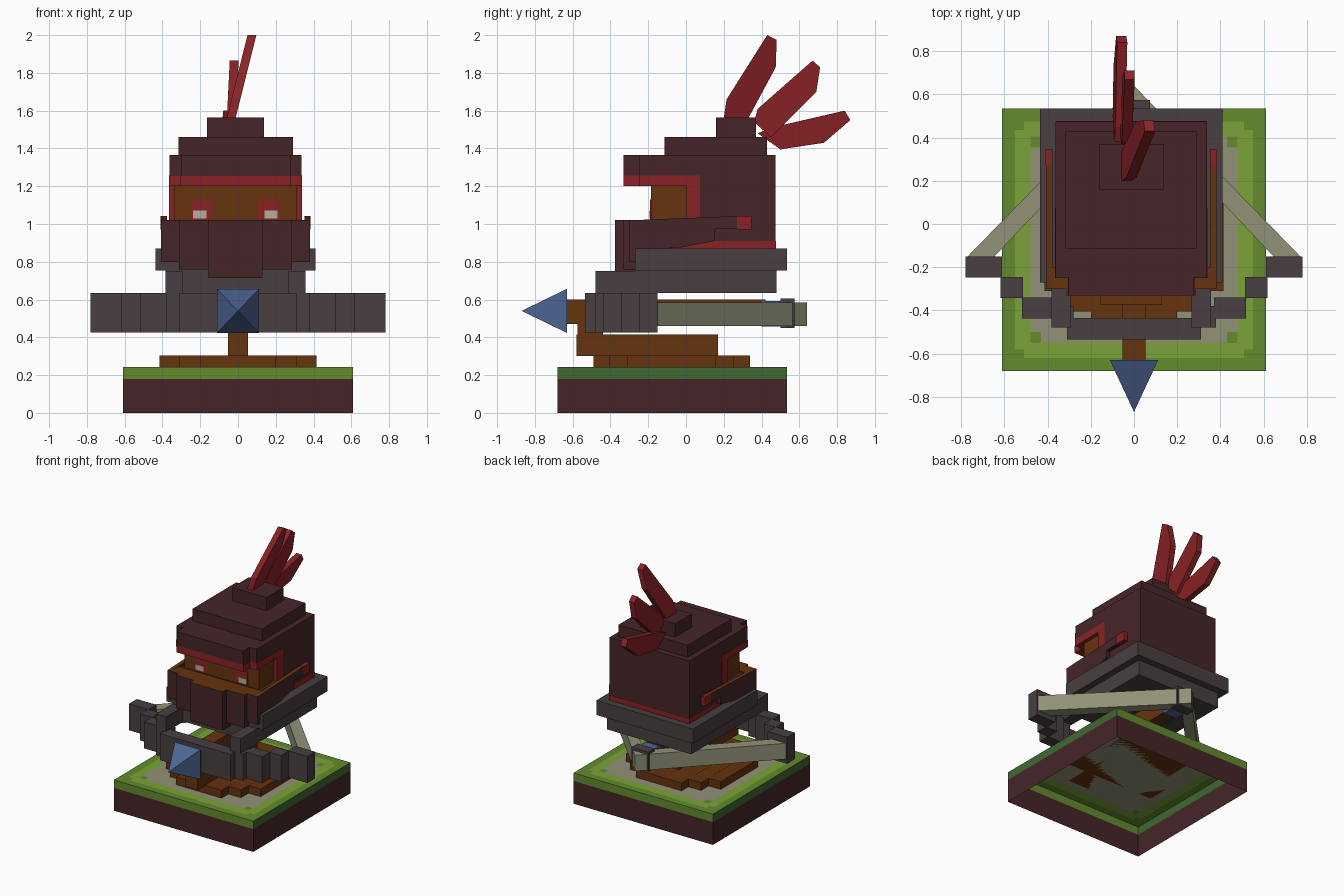
import bpy, bmesh
from mathutils import Vector

cube = bpy.data.objects.get("Cube")
if cube:
    bpy.data.objects.remove(cube)


def material(name, hexcode):
    rgb = [int(hexcode[i:i + 2], 16) / 255 for i in (0, 2, 4)]
    lin = [c / 12.92 if c < 0.04 else ((c + 0.055) / 1.055) ** 2.4 for c in rgb]
    m = bpy.data.materials.new(name)
    m.use_nodes = True
    m.diffuse_color = (*lin, 1)
    m.node_tree.nodes["Principled BSDF"].inputs["Base Color"].default_value = (*lin, 1)
    return m


maroon = material("dark maroon", "452527")
red = material("red", "8a2226")
wood = material("orange brown", "66330f")
iron = material("dark grey", "483f41")
khaki = material("khaki grey", "929277")
grass = material("olive green", "638b2d")
lawn = material("light green", "7ba437")
moss = material("dark green", "3f6831")
steel = material("blue steel", "4d6694")
pale = material("pale eye", "b8ae9c")


def finish(name, bm, mats, rule=None, recalc=True):
    """Turn a bmesh into an object; rule(face) picks the material index."""
    if recalc:
        bmesh.ops.recalc_face_normals(bm, faces=bm.faces)
    bm.normal_update()
    if rule:
        for f in bm.faces:
            f.material_index = rule(f)
    me = bpy.data.meshes.new(name)
    bm.to_mesh(me)
    bm.free()
    for m in mats:
        me.materials.append(m)
    ob = bpy.data.objects.new(name, me)
    bpy.context.collection.objects.link(ob)
    return ob


def prism(name, points, push, mats, rule=None):
    """Extrude a flat outline along a vector."""
    bm = bmesh.new()
    base = [bm.verts.new(p) for p in points]
    end = [bm.verts.new(Vector(p) + Vector(push)) for p in points]
    bm.faces.new(base)
    bm.faces.new(end[::-1])
    for i in range(len(base)):
        j = (i + 1) % len(base)
        bm.faces.new((base[i], base[j], end[j], end[i]))
    return finish(name, bm, mats, rule)


def box(name, x, y, z, mats, rule=None):
    if not isinstance(mats, list):
        mats = [mats]
    a, b = x
    pts = [(a, y[0], z[0]), (b, y[0], z[0]), (b, y[1], z[0]), (a, y[1], z[0])]
    return prism(name, pts, (0, 0, z[1] - z[0]), mats, rule)


def wide(half, centre=-0.013):
    return (centre - half, centre + half)


def top_is_second(f):
    return 1 if f.normal.z > 0.9 else 0


SIDES = ((1, "left"), (-1, "right"))

# Ground block: open underneath, with a patterned turf sheet on top
HX, Y0, Y1 = 0.61, -0.68, 0.535
TURF, TOP = 0.18, 0.243
steps = (0, 0.06, 0.10, 0.13, 0.18)
xs = [-HX + s for s in steps] + [HX - s for s in reversed(steps)]
ys = [Y0 + s for s in steps] + [Y1 - s for s in reversed(steps)]
bm = bmesh.new()
grid = [[bm.verts.new((x, y, TOP)) for x in xs] for y in ys]
for j in range(len(ys) - 1):
    for i in range(len(xs) - 1):
        bm.faces.new((grid[j][i], grid[j][i + 1], grid[j + 1][i + 1], grid[j + 1][i]))


def turf_rule(f):
    c = f.calc_center_median()
    dx, dy = HX - abs(c.x), min(c.y - Y0, Y1 - c.y)
    near, far = min(dx, dy), max(dx, dy)
    if near < 0.06 or far < 0.10:
        return 0
    if near < 0.13:
        return 1
    return 0 if far < 0.18 else 2


finish("turf_top", bm, [grass, lawn, khaki], turf_rule, recalc=False)


def open_walls(name, z0, z1, mats, rule=None):
    bm = bmesh.new()
    ring = [(-HX, Y0), (HX, Y0), (HX, Y1), (-HX, Y1)]
    low = [bm.verts.new((*p, z0)) for p in ring]
    high = [bm.verts.new((*p, z1)) for p in ring]
    for i in range(4):
        j = (i + 1) % 4
        bm.faces.new((low[i], low[j], high[j], high[i]))
    finish(name, bm, mats, rule, recalc=False)


open_walls("soil_walls", 0, TURF, [maroon])
open_walls("turf_walls", TURF, TOP, [grass, moss], lambda f: 1 if abs(f.normal.x) > 0.5 else 0)

# Stepped round deck and stock
for n, (hx, hy) in enumerate(((0.2, 0.415), (0.31, 0.33), (0.415, 0.235))):
    box(f"deck_{n}", wide(hx, 0), wide(hy, -0.075), (TOP, 0.305 - n * 0.0005), wood)
box("stock", wide(0.053, 0), (-0.58, 0.17), (0.3, 0.415), wood)
box("stock_front", wide(0.053, 0), (-0.575, -0.44), (0.41, 0.48), wood)

# Bolt: shaft, head, tail
box("bolt_shaft", wide(0.053, 0), (-0.64, 0.42), (0.47, 0.6), wood)
box("bolt_tail", wide(0.06, 0), (0.4, 0.53), (0.458, 0.592), steel)
box("string_clamp", wide(0.075, 0), (0.5, 0.575), (0.45, 0.605), iron)
bm = bmesh.new()
rim = [bm.verts.new((sx * 0.112, -0.63, 0.54 + sz * 0.117))
       for sx, sz in ((-1, -1), (1, -1), (1, 1), (-1, 1))]
tip = bm.verts.new((0, -0.87, 0.54))
bm.faces.new(rim)
for i in range(4):
    bm.faces.new((rim[i], rim[(i + 1) % 4], tip))
finish("bolt_head", bm, [steel])

# Bow limbs in steps, and the string
BOW = (0.425, 0.635)
box("bow_centre", wide(0.31, 0), (-0.535, -0.435), BOW, iron)
limb = (((0.28, 0.38), (-0.48, -0.38)), ((0.37, 0.518), (-0.437, -0.34)),
        ((0.513, 0.617), (-0.342, -0.245)), ((0.61, 0.78), (-0.247, -0.15)))
for s, side in SIDES:
    for n, (x, y) in enumerate(limb):
        box(f"bow_limb_{side}_{n}", (s * x[0], s * x[1]), y, BOW, iron)
    string = [(s * 0.775, -0.155), (s * 0.65, -0.155), (0, 0.53), (0, 0.64)]
    prism(f"bow_string_{side}", [(x, y, 0.46) for x, y in string], (0, 0, 0.125), [khaki])

# Collar tiers
box("lower_collar", wide(0.37), (-0.27, 0.48), (0.635, 0.757), iron)
for s, side in SIDES:
    box(f"collar_arm_{side}", (s * 0.28 - 0.013, s * 0.37 - 0.013), (-0.48, -0.26),
        (0.63, 0.75), iron)
box("upper_collar", wide(0.423), (-0.27, 0.535), (0.755, 0.87), iron)

# Helmet
box("helmet_trim", wide(0.351), (-0.1, 0.477), (0.865, 0.91), red)
box("helmet_back", wide(0.35), (0.03, 0.475), (0.9, 1.365), maroon)
box("helmet_jaw", wide(0.35), (-0.21, 0.04), (0.9, 1.015), maroon)
for n, (hx, y) in enumerate(((0.35, -0.25), (0.29, -0.33))):
    box(f"brow_{n}", wide(hx), (y, 0.04), (1.255, 1.365), maroon)
    box(f"brow_trim_{n}", wide(hx + 0.003), (y, 0.075), (1.2, 1.256), red)
box("cheek_frame", wide(0.353), (0.003, 0.075), (1.01, 1.255), red)
box("crown_low", wide(0.303), (-0.115, 0.43), (1.36, 1.46), maroon)
box("crown_high", wide(0.15), (0.16, 0.37), (1.455, 1.565), maroon)

# Face and eyes
box("face", wide(0.325), (-0.185, 0.01), (1.01, 1.21), wood)
for s, side in SIDES:
    c = s * 0.177 - 0.014
    box(f"eye_glow_{side}", (c - 0.055, c + 0.055), (-0.19, -0.18), (1.025, 1.13), red)
    box(f"eye_{side}", (c - 0.035 + s * 0.012, c + 0.035 + s * 0.012),
        (-0.194, -0.185), (1.03, 1.072), pale)

# Face guard in three steps with side straps
for n, (hx, y, z) in enumerate(((0.395, -0.3, 0.8), (0.3, -0.33, 0.76), (0.142, -0.375, 0.715))):
    box(f"face_guard_{n}", wide(hx), (y, -0.2), (z, 1.02), [maroon, wood], top_is_second)
strap = ((-0.29, 1.02), (0.28, 1.042), (0.28, 0.975), (0.15, 0.972),
         (0.15, 0.91), (-0.03, 0.875), (-0.29, 0.86))
for s, side in SIDES:
    x = s * 0.364 - 0.013
    prism(f"strap_{side}", [(x, y, z) for y, z in strap], (s * 0.031, 0, 0),
          [maroon, wood], top_is_second)
    box(f"strap_end_{side}", (x, x + s * 0.033), (0.27, 0.348), (0.972, 1.043), red)

# Feather plume: side outlines leaning sideways as they rise
feathers = {
    "upper": (((0.2, 1.56), (0.215, 1.66), (0.43, 2.0), (0.48, 1.975), (0.475, 1.83), (0.33, 1.56)),
              -0.06, 0.25),
    "middle": (((0.36, 1.54), (0.38, 1.61), (0.67, 1.865), (0.71, 1.83), (0.69, 1.7), (0.45, 1.46)),
               -0.06, 0.05),
    "lower": (((0.38, 1.48), (0.45, 1.51), (0.84, 1.6), (0.87, 1.55), (0.73, 1.43), (0.5, 1.395)),
              -0.09, 0.1),
}
for name, (outline, x, lean) in feathers.items():
    prism(f"feather_{name}", [(x + lean * (z - outline[0][1]), y, z) for y, z in outline],
          (0.047, 0, 0), [red])
